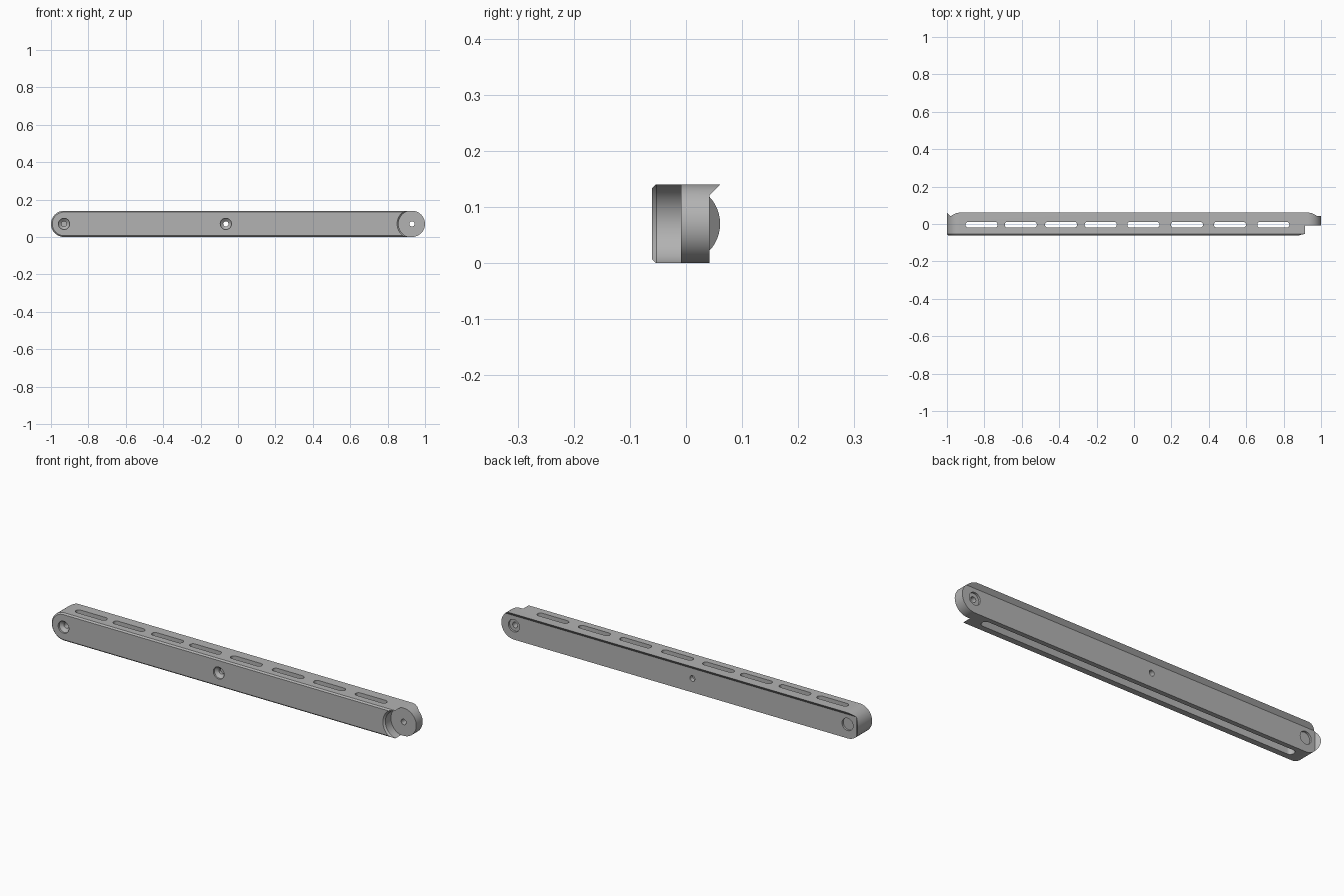
import bpy, bmesh, math

if "Cube" in bpy.data.objects:
    bpy.data.objects.remove(bpy.data.objects["Cube"])

R, CZ, CX = 0.07, 0.07, 0.93      # end radius, axis height, end axis offset

steel = bpy.data.materials.new("grey_metal")
steel.diffuse_color = (0.45, 0.45, 0.45, 1)
steel.use_nodes = True
steel.node_tree.nodes["Principled BSDF"].inputs["Base Color"].default_value = steel.diffuse_color


def loft(name, loops):
    """Solid through matching closed loops of 3D points."""
    bm = bmesh.new()
    rings = [[bm.verts.new(p) for p in loop] for loop in loops]
    n = len(rings[0])
    for a, b in zip(rings, rings[1:]):
        for i in range(n):
            j = (i + 1) % n
            bm.faces.new((a[i], a[j], b[j], b[i]))
    bm.faces.new(rings[0])
    bm.faces.new(rings[-1])
    bmesh.ops.recalc_face_normals(bm, faces=bm.faces)
    me = bpy.data.meshes.new(name)
    bm.to_mesh(me)
    bm.free()
    ob = bpy.data.objects.new(name, me)
    bpy.context.collection.objects.link(ob)
    me.materials.append(steel)
    return ob


def stadium(x0, x1, r, seg=24):
    """Outline with round ends centred at x0 and x1."""
    pts = []
    for cx, start in ((x1, -math.pi / 2), (x0, math.pi / 2)):
        for i in range(seg + 1):
            a = start + math.pi * i / seg
            pts.append((cx + r * math.cos(a), r * math.sin(a)))
    return pts


def along_y(pts, y):
    return [(u, y, CZ + v) for u, v in pts]


def turned(name, x, profile, seg=32):
    """Round solid about a y-axis from (y, radius) pairs."""
    return loft(name, [[(x + r * math.cos(2 * math.pi * i / seg), y,
                         CZ + r * math.sin(2 * math.pi * i / seg)) for i in range(seg)]
                       for y, r in profile])


# bar with rounded ends and a chamfered front edge
bar = loft("slotted_bar", [along_y(stadium(-CX, CX, r), y)
                           for y, r in ((-0.061, 0.063), (-0.054, R), (0.0608, R))])

cutters = []

# undercut recess in the back, open at the bottom and right end
rect = lambda x, z, y: [(x, y, -0.1), (1.2, y, -0.1), (1.2, y, z), (x, y, z)]
cutters.append(loft("back_recess_cutter",
                    [rect(-0.9812, 0.1212, 0.042), rect(-1.0112, 0.1512, 0.072)]))

# round seat cut in front of the right end, leaving the pivot disc
cutters.append(turned("pivot_seat_cutter", CX,
                      [(-0.071, 0.0896), (-0.053, 0.0716), (-0.009, 0.0716)], 64))

# long channel opening downward
cutters.append(loft("channel_cutter",
                    [[(x, -0.003 + y, z) for x, y in stadium(-0.88, 0.83, 0.021, 10)]
                     for z in (-0.05, 0.115)]))

# row of slots through the top
for i, x in enumerate((-0.815, -0.605, -0.39, -0.178, 0.05, 0.283, 0.513, 0.745)):
    cutters.append(loft(f"slot_cutter_{i}",
                        [[(u, -0.004 + v, z) for u, v in stadium(x - 0.07, x + 0.07, 0.016, 10)]
                         for z in (0.1, 0.2)]))

# screw holes with front countersinks and back counterbores
for i, x in enumerate((-CX, -0.065, CX)):
    cutters.append(turned(f"hole_cutter_{i}", x, [(-0.1, 0.014), (0.1, 0.014)]))
    if x < 0.5:
        cutters.append(turned(f"countersink_cutter_{i}", x,
                              [(-0.08, 0.03), (-0.052, 0.03), (-0.038, 0.0135)]))
    if abs(x) > 0.5:
        cutters.append(turned(f"counterbore_cutter_{i}", x, [(0.032, 0.031), (0.08, 0.031)]))

for c in cutters:
    c.hide_render = True
    c.hide_set(True)
    m = bar.modifiers.new(c.name, 'BOOLEAN')
    m.operation = 'DIFFERENCE'
    m.solver = 'EXACT'
    m.object = c

# apply the cuts, then drop the helpers
bpy.context.view_layer.update()
dg = bpy.context.evaluated_depsgraph_get()
cut_mesh = bpy.data.meshes.new_from_object(bar.evaluated_get(dg))
bar.modifiers.clear()
bar.data = cut_mesh
for c in cutters:
    bpy.data.objects.remove(c)

bpy.ops.object.select_all(action='DESELECT')
bar.select_set(True)
bpy.context.view_layer.objects.active = bar
bpy.ops.object.shade_smooth_by_angle(angle=math.radians(30))
